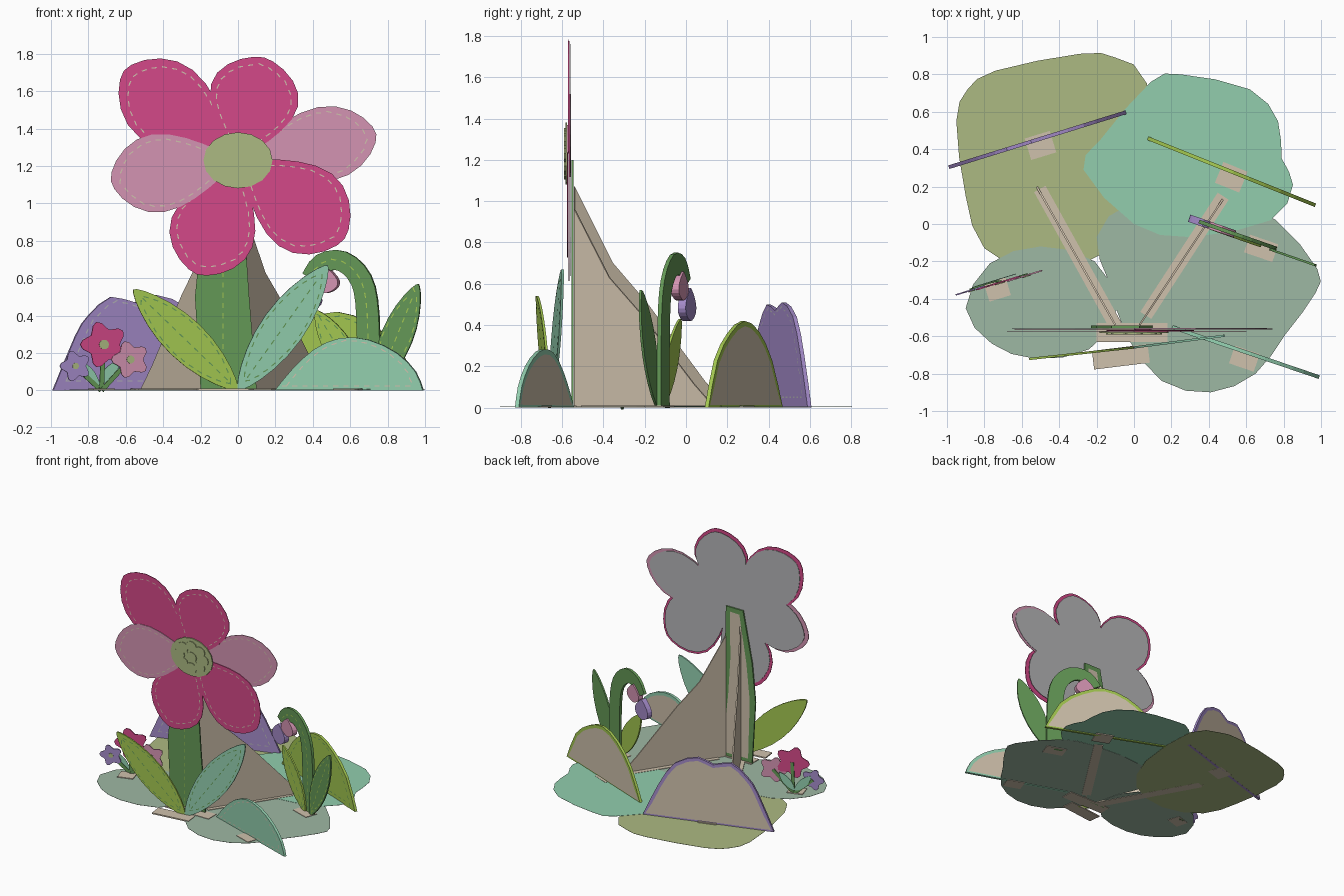
import bpy, bmesh
from math import sin, cos, pi, radians, hypot

cube = bpy.data.objects.get("Cube")
if cube:
    bpy.data.objects.remove(cube, do_unlink=True)


def make_material(name, *rgb):
    """Flat material from 0-255 display values, stored linear."""
    linear = [((c / 255 + 0.055) / 1.055) ** 2.4 for c in rgb] + [1]
    mat = bpy.data.materials.new(name)
    mat.use_nodes = True
    mat.diffuse_color = linear
    mat.node_tree.nodes["Principled BSDF"].inputs["Base Color"].default_value = linear
    return mat


magenta = make_material("magenta felt", 211, 72, 136)
pink = make_material("pink felt", 212, 148, 178)
olive = make_material("olive felt", 172, 186, 130)
green = make_material("stem green felt", 100, 152, 86)
lime = make_material("lime felt", 162, 198, 80)
mint = make_material("mint felt", 146, 206, 174)
sage = make_material("sage felt", 158, 184, 164)
purple = make_material("purple felt", 163, 138, 200)
beige = make_material("beige card", 207, 193, 172)
grey = make_material("grey backing", 182, 182, 184)


# ---- placing: flat outlines go onto upright planes or onto the ground ----
def upright(x0, y0, slope):
    """Standing plane through (x0, y0); depth grows towards the front."""
    n = hypot(slope, 1)
    return lambda x, z, d: (x + d * slope / n, y0 + slope * (x - x0) - d / n, z)


def ground(x, y, d):
    return (x, y, d)


# ---- outline helpers ----
def spline(pts, closed=False, steps=3):
    """Smooth line through the points."""
    n, out = len(pts), []
    for i in range(n if closed else n - 1):
        if closed:
            p = [pts[(i + k) % n] for k in (-1, 0, 1, 2)]
        else:
            p = [pts[min(max(i + k, 0), n - 1)] for k in (-1, 0, 1, 2)]
        for s in range(steps):
            t = s / steps
            out.append(tuple(
                b + t / 2 * (c - a + t * (2*a - 5*b + 4*c - e + t * (3*b - a - 3*c + e)))
                for a, b, c, e in zip(*p)))
    return out if closed else out + [pts[-1]]


def blade(base, tip, width, skew=1.0, power=0.7, n=12):
    """Leaf or petal outline from base to tip; skew moves the belly tipwards."""
    dx, dz = tip[0] - base[0], tip[1] - base[1]
    length = hypot(dx, dz)
    sides = ([], [])
    for i in range(n + 1):
        t = (1 - cos(pi * i / n)) / 2
        w = width * max(sin(pi * t ** skew), 0) ** power / length
        for side, s in zip(sides, (1, -1)):
            side.append((base[0] + t*dx + s*w*dz, base[1] + t*dz - s*w*dx))
    return sides[0] + sides[1][-2:0:-1]


def ribbon(line, width, taper=1.0):
    """Band of given half width along a line."""
    left, right = [], []
    for i, (x, z) in enumerate(line):
        a, b = line[max(i - 1, 0)], line[min(i + 1, len(line) - 1)]
        dx, dz = b[0] - a[0], b[1] - a[1]
        w = width * (1 + (taper - 1) * i / (len(line) - 1)) / hypot(dx, dz)
        left.append((x - w * dz, z + w * dx))
        right.append((x + w * dz, z - w * dx))
    return right + left[::-1]


def ring(cx, cz, rx, rz, n=16, lobes=0, bump=0.0):
    return [(cx + rx * cos(a) * (1 + bump * cos(lobes * a + pi)),
             cz + rz * sin(a) * (1 + bump * cos(lobes * a + pi)))
            for a in (2 * pi * i / n for i in range(n))]


# ---- mesh helpers ----
def finish(name, bm, mats):
    mesh = bpy.data.meshes.new(name)
    bm.to_mesh(mesh)
    bm.free()
    for m in mats:
        mesh.materials.append(m)
    obj = bpy.data.objects.new(name, mesh)
    bpy.context.collection.objects.link(obj)


def slab(name, pts, place, d0, d1, mat, back=None, rim=0.025):
    """Flat cut-out between two depths, with an optional backing inside a rim."""
    bm = bmesh.new()
    rear = [bm.verts.new(place(u, v, d0)) for u, v in pts]
    front = [bm.verts.new(place(u, v, d1)) for u, v in pts]
    bm.faces.new(front)
    rear_face = bm.faces.new(rear[::-1])
    for i in range(len(pts)):
        bm.faces.new((rear[i - 1], rear[i], front[i], front[i - 1]))
    bmesh.ops.recalc_face_normals(bm, faces=bm.faces[:])
    if back:
        bmesh.ops.inset_individual(bm, faces=[rear_face], thickness=rim)
        rear_face.material_index = 1
    finish(name, bm, [mat, back] if back else [mat])


def stitches(name, pts, place, depth, mat, scale=0.85, closed=True):
    """Row of dashes following the outline, pulled in towards its middle."""
    cx, cz = (sum(p[k] for p in pts) / len(pts) for k in (0, 1))
    path = [(cx + scale * (x - cx), cz + scale * (z - cz)) for x, z in pts]
    if closed:
        path.append(path[0])
    bm, travelled, due = bmesh.new(), 0, 0
    for (ax, az), (bx, bz) in zip(path, path[1:]):
        seg = hypot(bx - ax, bz - az)
        while seg and due < travelled + seg:
            dx, dz = (bx - ax) / seg, (bz - az) / seg
            s = due - travelled
            corners = ((0, -1), (1, -1), (1, 1), (0, 1))
            bm.faces.new([bm.verts.new(place(
                ax + dx * (s + l * 0.028) - w * dz * 0.003,
                az + dz * (s + l * 0.028) + w * dx * 0.003, depth)) for l, w in corners])
            due += 0.055
        travelled += seg
    finish(name, bm, [mat])


# ---- ground patches ----
patches = [
    ("olive_ground", olive, [(-.95, .55), (-.89, .72), (-.74, .82), (-.29, .91), (-.1, .89), (.07, .75),
                             (.05, .2), (-.15, -.15), (-.5, -.26), (-.8, -.13), (-.9, .15)]),
    ("left_sage_ground", sage, [(-.9, -.45), (-.77, -.21), (-.5, -.12), (-.21, -.2), (-.09, -.45),
                                (-.24, -.67), (-.53, -.72), (-.76, -.64)]),
    ("right_sage_ground", sage, [(-.2, -.07), (0, .12), (.5, .12), (.76, .02), (.98, -.24), (.97, -.37),
                                 (.81, -.59), (.65, -.8), (.41, -.9), (.15, -.84), (-.04, -.6), (-.13, -.32)]),
    ("mint_ground", mint, [(-.27, .29), (-.18, .45), (.09, .76), (.25, .8), (.62, .72), (.77, .55),
                           (.79, .35), (.85, .21), (.73, .02), (.3, -.07), (0, 0)]),
]
for i, (name, mat, pts) in enumerate(patches):
    slab(name, spline(pts, True, 2), ground, 0.0005 + i * 0.002, 0.002 + i * 0.002, mat)


# ---- card tabs and strips lying under the standing pieces ----
def tab(name, x, y, w, h, angle):
    c, s = cos(radians(angle)), sin(radians(angle))
    pts = [(x + i*w*c - j*h*s, y + i*w*s + j*h*c) for i, j in ((-1, -1), (1, -1), (1, 1), (-1, 1))]
    slab(name, pts, ground, 0, 0.01, beige)


tab("purple_hill_tab", -.5, .42, .07, .06, 17)
tab("lime_hill_tab", .52, .25, .07, .06, -22)
tab("bell_plant_tab", .68, -.13, .08, .05, -19)
tab("mint_hill_tab", .59, -.72, .07, .05, -19)
tab("small_flowers_tab", -.73, -.35, .06, .05, 17)
tab("stem_tab", -.01, -.58, .19, .05, 0)
tab("leaf_tab", -.07, -.71, .15, .05, 7)
tab("left_strut_strip", -.3, -.18, .42, .035, -61)
tab("right_strut_strip", .27, -.17, .38, .035, 57)

# ---- triangular struts behind the big flower ----
rise = [(0, 1.07), (.25, .7), (.47, .51), (.85, .13), (1, 0)]
for name, x0, y0, dx, dy, k in (("left_strut", -.1, -.54, -.42, .74, 1),
                                ("right_strut", .03, -.54, .45, .68, .9)):
    pts = [(x0, 0)] + [(x0 + t * dx, k * z) for t, z in rise]
    slab(name, pts, upright(x0, y0, dy / dx), -.005, .005, beige)

# ---- hills ----
hills = [
    ("purple_hill", purple, grey, upright(-.97, .31, .31),
     [(-.99, 0), (-.87, .29), (-.8, .4), (-.68, .5), (-.55, .47), (-.44, .51), (-.27, .44), (-.15, .25), (-.04, 0)]),
    ("lime_hill", lime, green, upright(.07, .46, -.4),
     [(.07, 0), (.2, .23), (.36, .37), (.53, .42), (.7, .36), (.86, .23), (.97, 0)]),
    ("mint_hill", mint, beige, upright(.2, -.55, -.34),
     [(.2, 0), (.29, .11), (.41, .22), (.55, .28), (.7, .27), (.85, .2), (.95, .1), (.99, 0)]),
]
for name, mat, thread, place, pts in hills:
    pts = spline(pts, steps=2)
    slab(name, pts, place, -.01, .01, mat, beige)
    stitches(name + "_stitches", pts, place, .012, thread)


# ---- leaves ----
def leaf(name, base, tip, width, place, mat, thread, d=0.0):
    pts = blade(base, tip, width)
    slab(name, pts, place, d - .006, d + .006, mat)
    stitches(name + "_stitches", pts, place, d + .0075, thread)
    vein = [base, tip]
    stitches(name + "_vein", vein, place, d + .0075, thread, 0.8, False)


leaf("lime_leaf", (0, 0), (-.56, .54), .11, upright(0, -.66, .11), lime, green)
leaf("mint_leaf", (0, 0), (.48, .67), .115, upright(0, -.66, .13), mint, green)

# ---- big flower ----
main = upright(0, -.56, 0)
stem = [(-.2, 0), (.1, 0), (.06, .5), (.04, .8), (.03, 1.2), (-.12, 1.2), (-.2, .8), (-.23, .5)]
slab("stem", stem, main, -.016, -.005, green, beige, .05)
stitches("stem_seam", [(-.08, 0), (-.08, .7)], main, -.004, lime, 1, False)
hub = (0, 1.23)
petals = [  # name, tip, half width, layer
    ("right_petal", (.74, 1.37), .2, 0, pink),
    ("upper_left_petal", (-.61, 1.71), .23, 1, magenta),
    ("bottom_petal", (-.22, .62), .23, 1, magenta),
    ("top_petal", (.14, 1.78), .24, 2, magenta),
    ("lower_right_petal", (.57, .81), .24, 3, magenta),
    ("left_petal", (-.68, 1.12), .21, 3, pink),
]
for name, tip, width, layer, mat in petals:
    d = layer * .004
    pts = blade(hub, tip, width, 1.5, 0.6)
    slab(name, pts, main, d, d + .004, mat)
    stitches(name + "_stitches", pts, main, d + .0055, beige)
    inner = tuple(h + .96 * (t - h) for h, t in zip(hub, tip))
    slab(name + "_backing", blade(hub, inner, width * .94, 1.5, 0.6), main, -.004, -.001, grey)

# ---- flower centre with a ring of seeds ----
slab("flower_centre", ring(0, 1.23, .185, .15), main, .016, .024, olive)
seeds = [(0, 0)] + ring(0, 0, .105, .085, 8)
for i, (x, z) in enumerate(seeds):
    slab(f"seed_{i}", ring(x, 1.23 + z, .046, .042, 10), main, .024, .03, olive)

# ---- drooping bell plant ----
bells = upright(.27, .04, -.348)
hook = spline([(.7, 0), (.695, .4), (.66, .59), (.56, .69), (.45, .68), (.39, .6)])
slab("bell_stem", ribbon(hook, .062, .8), bells, -.01, .01, green)
stitches("bell_stem_seam", hook, bells, .012, lime, 1, False)
leaf("bell_right_leaf", (.74, 0), (.97, .57), .085, bells, green, lime, .016)
leaf("bell_left_leaf", (.68, 0), (.42, .43), .075, bells, lime, green, .016)
slab("pink_bell", blade((.47, .66), (.47, .52), .07, 1.4, .6), bells, -.02, .02, pink)
slab("purple_bell", blade((.37, .58), (.37, .42), .075, 1.4, .6), bells, -.02, .02, purple)

# ---- small flower cluster ----
cluster = upright(-.93, -.37, .31)
root = (-.73, 0)
for name, x, z, r, mat, d in (("purple_blossom", -.87, .13, .07, purple, 0),
                              ("magenta_blossom", -.72, .245, .105, magenta, .006),
                              ("pink_blossom", -.58, .165, .085, pink, .012)):
    slab(name + "_stem", ribbon([root, (x, z)], .012), cluster, d - .008, d - .002, green)
    slab(name, ring(x, z, r, r, 30, 5, .2), cluster, d - .002, d + .006, mat)
    slab(name + "_eye", ring(x, z, r * .25, r * .25, 10), cluster, d + .006, d + .01, olive)
for name, tip in (("left", (-.86, .16)), ("right", (-.63, .16))):
    slab(f"cluster_{name}_leaf", blade((-.74, .03), tip, .03), cluster, -.012, -.008, mint)
